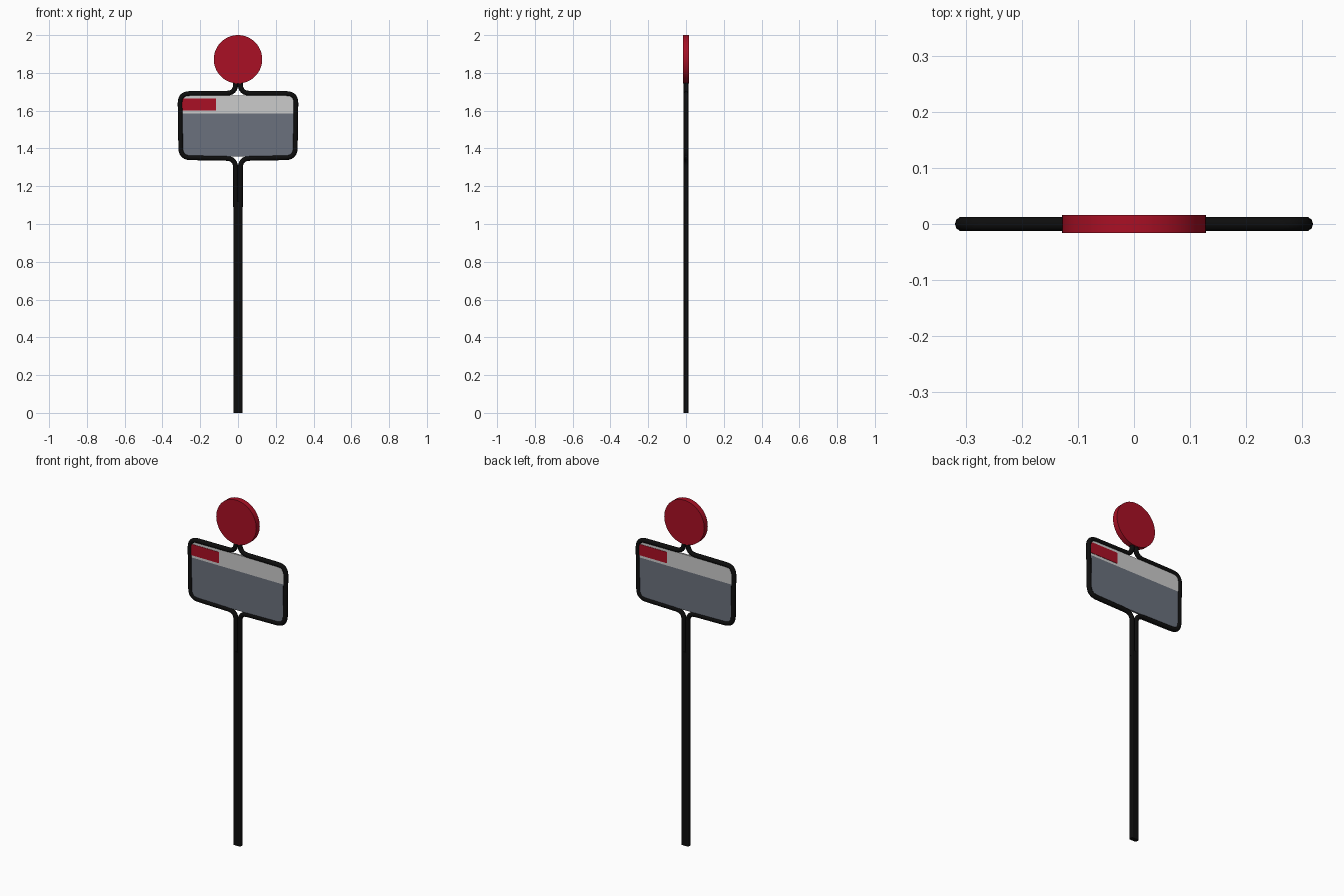
import bpy, math
from mathutils import Vector

if "Cube" in bpy.data.objects:
    bpy.data.objects.remove(bpy.data.objects["Cube"])


def material(name, rgb):
    m = bpy.data.materials.new(name)
    m.diffuse_color = (*rgb, 1)
    m.use_nodes = True
    m.node_tree.nodes["Principled BSDF"].inputs["Base Color"].default_value = m.diffuse_color
    return m


RED = material("red", (0.40, 0.005, 0.018))
BLACK = material("black", (0.004, 0.004, 0.004))
LIGHT = material("light_grey", (0.60, 0.60, 0.60))
SLATE = material("slate_grey", (0.145, 0.165, 0.205))


def finish(name, mat, angle=None):
    o = bpy.context.object
    o.name = name
    o.data.materials.clear()
    o.data.materials.append(mat)
    if angle:
        bpy.ops.object.shade_smooth_by_angle(angle=math.radians(angle))
    return o


def box(name, x, y, z, mat):
    """Box from (min, max) ranges."""
    bpy.ops.mesh.primitive_cube_add(size=1, location=[sum(r) / 2 for r in (x, y, z)])
    bpy.context.object.scale = [r[1] - r[0] for r in (x, y, z)]
    bpy.ops.object.transform_apply(location=False, rotation=False, scale=True)
    return finish(name, mat)


def fillet(points, radius, steps=6):
    """Round the inner corners of a polyline."""
    pts = [Vector((x, 0, z)) for x, z in points]
    out = [pts[0]]
    for a, b, c in zip(pts, pts[1:], pts[2:]):
        p, q = b + (a - b).normalized() * radius, b + (c - b).normalized() * radius
        for i in range(steps + 1):
            t = i / steps
            out.append(p * (1 - t) ** 2 + b * 2 * t * (1 - t) + q * t * t)
    return out + [pts[-1]]


def tube(name, pts, radius, mat):
    cu = bpy.data.curves.new(name, "CURVE")
    cu.dimensions = "3D"
    cu.bevel_depth = radius
    cu.bevel_resolution = 3
    cu.use_fill_caps = True
    s = cu.splines.new("POLY")
    s.points.add(len(pts) - 1)
    for sp, p in zip(s.points, pts):
        sp.co = (*p, 1)
    o = bpy.data.objects.new(name, cu)
    bpy.context.collection.objects.link(o)
    bpy.ops.object.select_all(action="DESELECT")
    o.select_set(True)
    bpy.context.view_layer.objects.active = o
    bpy.ops.object.convert(target="MESH")
    return finish(name, mat, 50)


# Round red disc on top
bpy.ops.mesh.primitive_cylinder_add(vertices=64, radius=0.128, depth=0.032,
                                    location=(0, 0, 1.872), rotation=(math.pi / 2, 0, 0))
finish("top_disc", RED, 40)

# Bent tube frame, one half on each side, running down into the post
half = [(0.0125, 1.09), (0.0125, 1.347), (0.302, 1.352), (0.307, 1.69),
        (0.0125, 1.692), (0.0125, 1.77)]
for side, s in (("left", -1), ("right", 1)):
    path = [Vector((p.x * s, 0, p.z)) for p in fillet(half, 0.05)]
    tube("frame_" + side, path, 0.013, BLACK)

# Lower post: flat bar with rounded edges
post = box("post", (-0.0225, 0.0225), (-0.0125, 0.0125), (0, 1.12), BLACK)
bev = post.modifiers.new("round_edges", "BEVEL")
bev.width = 0.006
bev.segments = 3
# keep the foot and top flat: only bevel vertical edges
attr = post.data.attributes.new("bevel_weight_edge", "FLOAT", "EDGE")
for e in post.data.edges:
    a, b = (post.data.vertices[i].co for i in e.vertices)
    attr.data[e.index].value = 1.0 if abs(a.z - b.z) > 0.5 else 0.0
bev.limit_method = "WEIGHT"

# Information panel with lighter header band
T = 0.005
box("panel_board", (-0.3, 0.3), (-T, T), (1.358, 1.586), SLATE)
box("panel_header", (-0.3, 0.3), (-T, T), (1.586, 1.68), LIGHT)

# Red label on each face, at the viewer's left
box("label_front", (-0.298, -0.117), (-T - 0.002, -T), (1.6, 1.664), RED)
box("label_back", (0.117, 0.298), (T, T + 0.002), (1.6, 1.664), RED)
